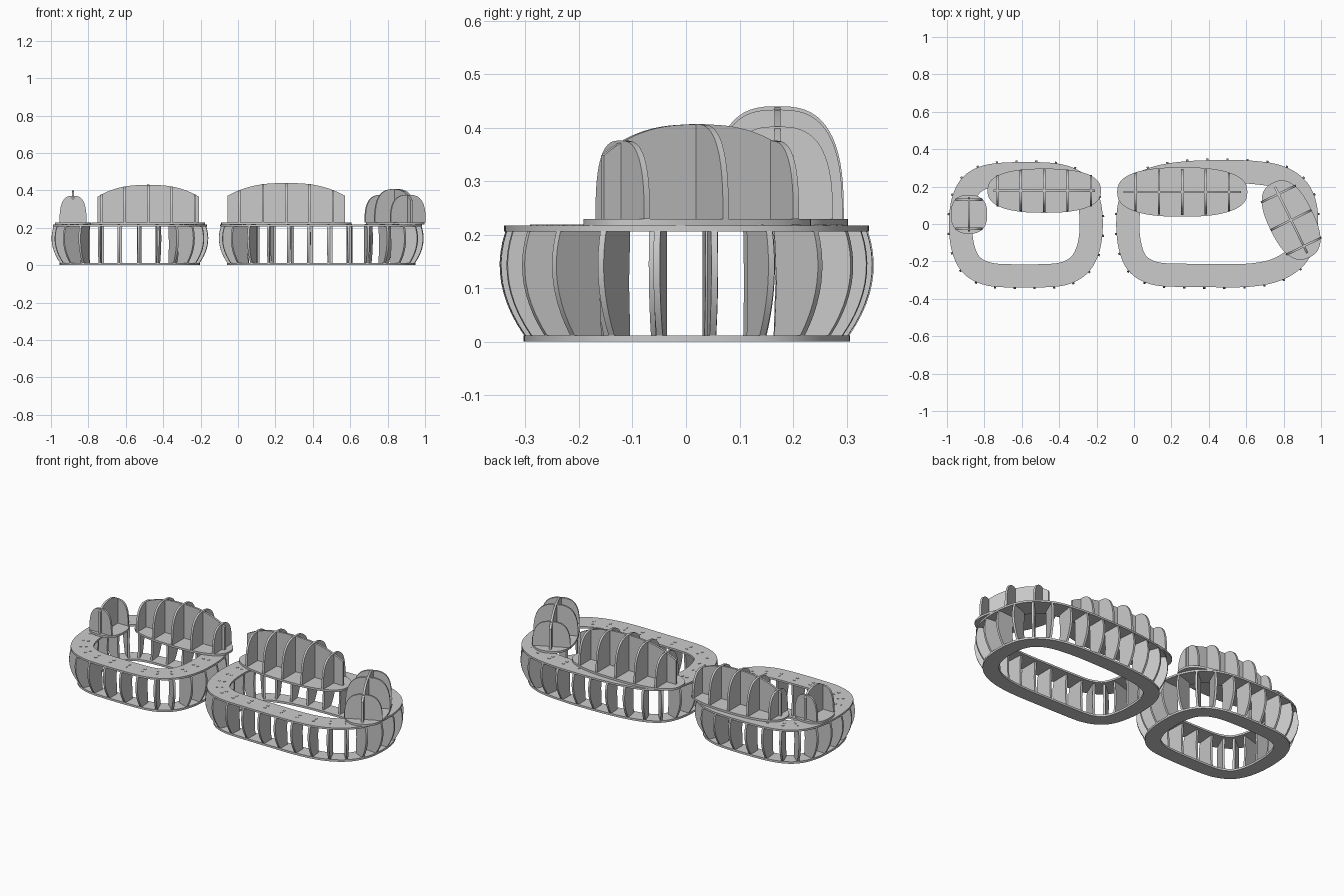
import bpy, bmesh, math
from mathutils import Vector, Matrix

if "Cube" in bpy.data.objects:
    bpy.data.objects.remove(bpy.data.objects["Cube"])

T = 0.012            # sheet thickness
Z_RING = 0.206       # underside of seat ring
Z_SEAT = 0.217       # top of seat ring
Z_BASE = 0.229       # top of cushion base plates


def finish(name, bm):
    bmesh.ops.recalc_face_normals(bm, faces=bm.faces)
    me = bpy.data.meshes.new(name)
    bm.to_mesh(me)
    bm.free()
    ob = bpy.data.objects.new(name, me)
    bpy.context.collection.objects.link(ob)
    bpy.context.view_layer.objects.active = ob
    ob.select_set(True)
    bpy.ops.object.shade_smooth_by_angle(angle=math.radians(30))
    ob.select_set(False)
    return ob


def add_sheet(bm, profile, origin, u, v, thick=T):
    """Flat cut sheet: profile (a, b) placed at origin + a*u + b*v, centred in its thickness."""
    u, v, origin = Vector(u), Vector(v), Vector(origin)
    n = u.cross(v).normalized() * thick
    low = [bm.verts.new(origin + u * a + v * b - n / 2) for a, b in profile]
    high = [bm.verts.new(p.co + n) for p in low]
    bm.faces.new(low[::-1])
    bm.faces.new(high)
    for i in range(len(low)):
        j = (i + 1) % len(low)
        bm.faces.new((low[i], low[j], high[j], high[i]))


def outline(points, count):
    """Smooth closed curve through points, evenly spaced."""
    P = [Vector(p) for p in points]
    k, dense = len(P), []
    for i in range(k):
        a, b, c, d = (P[(i + o) % k] for o in (-1, 0, 1, 2))
        for s in range(30):
            t = s / 30
            dense.append(0.5 * (2 * b + (c - a) * t + (2 * a - 5 * b + 4 * c - d) * t * t
                                + (3 * b - a - 3 * c + d) * t ** 3))
    dense.append(dense[0])
    acc = [0]
    for p, q in zip(dense, dense[1:]):
        acc.append(acc[-1] + (q - p).length)
    out, j = [], 0
    for i in range(count):
        target = acc[-1] * i / count
        while acc[j + 1] < target:
            j += 1
        f = (target - acc[j]) / (acc[j + 1] - acc[j])
        out.append(dense[j].lerp(dense[j + 1], f))
    for _ in range(12):
        out = [(out[i - 1] + out[i] * 2 + out[(i + 1) % count]) / 4 for i in range(count)]
    return out


def inward(pts):
    """Inward normals of a counter-clockwise outline."""
    n = len(pts)
    res = []
    for i in range(n):
        t = (pts[(i + 1) % n] - pts[i - 1]).normalized()
        res.append(Vector((-t.y, t.x)))
    return res


def ring(name, pts, outer, inner, z0, z1):
    bm = bmesh.new()
    loops = []
    for d, z in ((outer, z0), (outer, z1), (inner, z1), (inner, z0)):
        loops.append([bm.verts.new((p + n * d).to_3d() + Vector((0, 0, z)))
                      for p, n in zip(pts, inward(pts))])
    m = len(pts)
    for a in range(4):
        A, B = loops[a], loops[(a + 1) % 4]
        for i in range(m):
            j = (i + 1) % m
            bm.faces.new((A[i], A[j], B[j], B[i]))
    finish(name, bm)


def seat_frame(name, points, ribs):
    pts = outline(points, ribs * 6)
    nrm = inward(pts)
    ring(name + "_bottom_ring", pts, 0.036, 0.122, 0, T)
    ring(name + "_seat_ring", pts, 0, 0.124, Z_RING, Z_SEAT)
    # bulging upright ribs, with two tabs poking through the seat ring
    prof = []
    for i in range(11):
        t = i / 10
        prof.append((0.037 * (1 - t) + 0.002 * t - 0.025 * 4 * t * (1 - t), T + (Z_RING - T) * t))
    for a, b in ((0.048, 0.060), (0.078, 0.090)):
        prof += [(a, Z_RING), (a, Z_SEAT + 0.002), (b, Z_SEAT + 0.002), (b, Z_RING)]
    prof += [(0.105, Z_RING), (0.100, 0.11), (0.105, T)]
    bm = bmesh.new()
    for i in range(3, len(pts), 6):
        add_sheet(bm, prof, pts[i].to_3d(), nrm[i].to_3d(), (0, 0, 1))
    finish(name + "_ribs", bm)


def superellipse(a, b, n, count=72):
    res = []
    for i in range(count):
        t = 2 * math.pi * i / count
        c, s = math.cos(t), math.sin(t)
        res.append((a * math.copysign(abs(c) ** (2 / n), c), b * math.copysign(abs(s) ** (2 / n), s)))
    return res


def cushion_frame(name, center, angle, base, spine_half, rib_half, ribs, z_end, z_top, n=2.5):
    """Base plate, one long spine and cross ribs standing on it."""
    c = Vector((*center, 0))
    R = Matrix.Rotation(math.radians(angle), 3, 'Z')
    u, w, up = R @ Vector((1, 0, 0)), R @ Vector((0, 1, 0)), Vector((0, 0, 1))
    bm = bmesh.new()
    add_sheet(bm, superellipse(*base, n), c + up * (Z_SEAT + T / 2), u, w)
    finish(name + "_base", bm)

    def height(s):
        return z_end + (z_top - z_end) * (1 - abs(s / spine_half) ** 2.6)
    bm = bmesh.new()
    xs = [spine_half * (1 - i / 16) for i in range(33)]
    add_sheet(bm, [(-spine_half, Z_BASE), (spine_half, Z_BASE)] + [(s, height(s)) for s in xs],
              c, u, up)
    finish(name + "_spine", bm)
    bm = bmesh.new()
    for s in ribs:
        half = rib_half * (1 - abs(s / base[0]) ** 2.8) ** (1 / 2.8)
        arch = superellipse(half, height(s) - Z_BASE + 0.001, 2.8, 64)[:33]
        add_sheet(bm, [(a, Z_BASE + max(b, 0)) for a, b in arch], c + u * s, w, up)
    finish(name + "_ribs", bm)


# seat frames
seat_frame("left_seat", [(-0.99, 0.0), (-0.977, -0.14), (-0.92, -0.263), (-0.80, -0.329),
                         (-0.66, -0.339), (-0.50, -0.339), (-0.35, -0.326), (-0.235, -0.255),
                         (-0.178, -0.13), (-0.166, 0.0), (-0.179, 0.135), (-0.245, 0.255),
                         (-0.37, 0.318), (-0.52, 0.331), (-0.66, 0.330), (-0.80, 0.317),
                         (-0.915, 0.258), (-0.976, 0.14)], 24)
seat_frame("right_seat", [(-0.096, 0.0), (-0.084, -0.13), (-0.033, -0.255), (0.09, -0.326),
                          (0.26, -0.336), (0.44, -0.338), (0.61, -0.337), (0.77, -0.310),
                          (0.90, -0.235), (0.97, -0.12), (0.986, 0.0), (0.975, 0.125),
                          (0.92, 0.235), (0.80, 0.312), (0.63, 0.339), (0.46, 0.342),
                          (0.28, 0.336), (0.10, 0.308), (-0.025, 0.245), (-0.083, 0.13)], 28)

# backrests and arm cushions
cushion_frame("left_backrest", (-0.48, 0.178), 0, (0.303, 0.118), 0.272, 0.114,
              [-0.25, -0.125, 0, 0.125, 0.25], 0.365, 0.429)
cushion_frame("right_backrest", (0.258, 0.171), 0, (0.348, 0.132), 0.315, 0.124,
              [-0.25, -0.125, 0, 0.125, 0.25], 0.37, 0.439)
cushion_frame("right_arm", (0.84, 0.021), -64, (0.222, 0.122), 0.197, 0.122,
              [-0.155, 0, 0.155], 0.348, 0.406)
cushion_frame("left_arm", (-0.882, 0.052), 90, (0.104, 0.097), 0.092, 0.089,
              [-0.078, 0.078], 0.355, 0.398)
